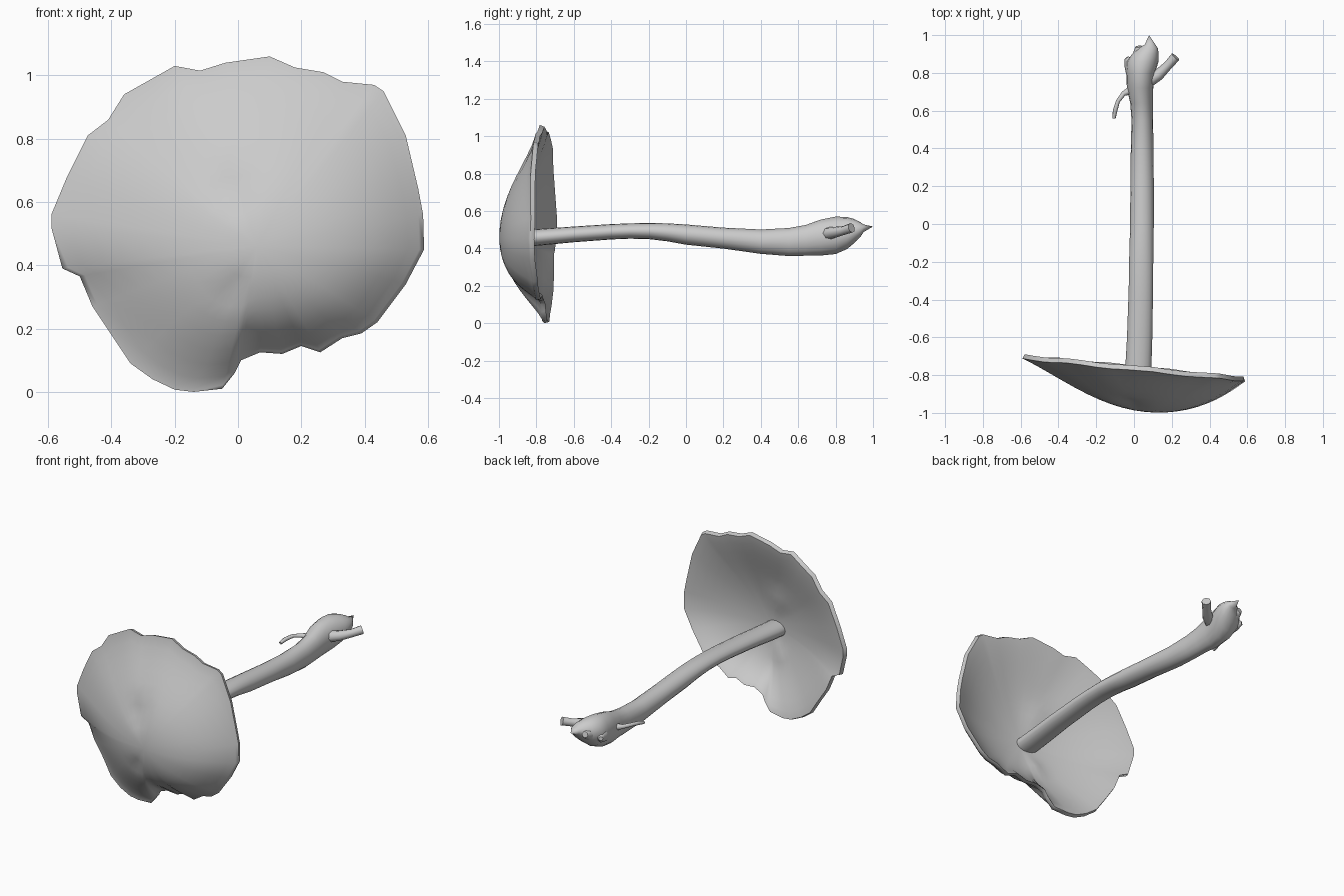
import bpy, bmesh, math
from mathutils import Vector

if "Cube" in bpy.data.objects:
    bpy.data.objects.remove(bpy.data.objects["Cube"])


def make_object(name, bm, angle=50):
    bmesh.ops.recalc_face_normals(bm, faces=bm.faces)
    mesh = bpy.data.meshes.new(name)
    bm.to_mesh(mesh)
    bm.free()
    ob = bpy.data.objects.new(name, mesh)
    bpy.context.collection.objects.link(ob)
    bpy.ops.object.select_all(action='DESELECT')
    ob.select_set(True)
    bpy.context.view_layer.objects.active = ob
    bpy.ops.object.shade_smooth_by_angle(angle=math.radians(angle))
    return ob


def loft(bm, rings):
    """Join closed rings of points, returning the vertex rings."""
    vr = [[bm.verts.new(p) for p in r] for r in rings]
    for a, b in zip(vr, vr[1:]):
        n = len(a)
        for i in range(n):
            j = (i + 1) % n
            bm.faces.new((a[i], a[j], b[j], b[i]))
    return vr


def cap_fan(bm, ring, point):
    c = bm.verts.new(point)
    for i in range(len(ring)):
        bm.faces.new((ring[i], ring[(i + 1) % len(ring)], c))


def root(name, pts, radii, sides=8):
    """Tapered tube along a short path."""
    pts = [Vector(p) for p in pts]
    rings = []
    for i, (p, r) in enumerate(zip(pts, radii)):
        d = (pts[min(i + 1, len(pts) - 1)] - pts[max(i - 1, 0)]).normalized()
        u = d.cross(Vector((0, 0, 1))).normalized()
        v = u.cross(d)
        rings.append([p + r * (math.cos(a) * u + math.sin(a) * v)
                      for a in (2 * math.pi * k / sides for k in range(sides))])
    bm = bmesh.new()
    vr = loft(bm, rings)
    cap_fan(bm, vr[0], pts[0])
    cap_fan(bm, vr[-1], pts[-1])
    return make_object(name, bm)


# Cap: ragged outline in x, z
outline = [(.10, 1.06), (.18, 1.025), (.27, 1.01), (.33, .98), (.43, .97), (.46, .95),
           (.53, .81), (.57, .64), (.585, .56), (.588, .45), (.53, .34), (.44, .22),
           (.39, .185), (.33, .17), (.26, .125), (.20, .145), (.14, .12), (.07, .125),
           (.01, .10), (-.01, .06), (-.05, .01), (-.14, .0), (-.20, .007), (-.27, .04),
           (-.34, .09), (-.40, .18), (-.46, .27), (-.50, .365), (-.555, .39), (-.59, .52),
           (-.59, .56), (-.54, .68), (-.475, .81), (-.41, .86), (-.36, .94), (-.28, .985),
           (-.20, 1.03), (-.12, 1.015), (-.04, 1.04)]
CX, CZ = 0.06, 0.46
AX, AZ = .58, .55


def cap_point(x, z, t, back):
    # dome height follows a smooth ellipse inside and the ragged outline at the rim
    e = math.hypot((x - CX) / AX, (z - CZ) / AZ)
    w = t * t
    # sides are full, the top and bottom fall away more steeply
    s = (z - CZ) / AZ / max(e, .01)
    p = 1.1 + (.25 if s > 0 else .6) * s * s
    f = max(0, 1 - (e * (1 - w) + t * w) ** 2) ** p
    y = -.775 - .1 * x - .214 * f
    y += (.014 if back else .022) * math.exp(-((x + .02) ** 2 + (z - .64) ** 2) / .004)  # dimple
    y += .015 * math.exp(-((x + .02) ** 2 + (z - .32) ** 2) / .002)   # crease
    y += .004 * math.sin(9 * math.atan2(z - CZ, x - CX)) * w          # ripples
    if back:                                # flesh is thickest in the middle
        y += .026 + .066 * f
    return (x, y, z)


def cap_ring(t, back):
    ring = []
    for ox, oz in outline:
        # inner rings become rounder than the ragged rim
        s = (1 - t) * .6
        a = math.atan2(oz - CZ, ox - CX)
        rx, rz = CX + AX * math.cos(a), CZ + AZ * math.sin(a)
        x = CX + t * ((ox - CX) * (1 - s) + (rx - CX) * s)
        z = CZ + t * ((oz - CZ) * (1 - s) + (rz - CZ) * s)
        ring.append(cap_point(x, z, t, back))
    return ring


front = [.1, .2, .3, .4, .5, .6, .7, .8, .9, .97, 1]
bm = bmesh.new()
rings = [cap_ring(t, False) for t in front]
rings += [cap_ring(t, True) for t in reversed(front[:-1] + [.985])]
vr = loft(bm, rings)
cap_fan(bm, vr[0], cap_point(CX, CZ, 0, False))
cap_fan(bm, vr[-1], cap_point(CX, CZ, 0, True))
make_object("mushroom_cap", bm, 75)

# Stem: y, centre x, centre z, half width x, half width z
stem = [(-.92, .018, .45, .07, .045), (-.83, .02, .456, .07, .045),
        (-.6, .03, .475, .067, .042), (-.4, .035, .489, .065, .041),
        (-.3, .037, .493, .064, .041), (-.2, .038, .493, .064, .043),
        (-.1, .04, .486, .063, .048), (0, .042, .474, .063, .054),
        (.2, .043, .455, .062, .056), (.4, .043, .436, .06, .065),
        (.55, .044, .434, .057, .075), (.64, .04, .443, .06, .082),
        (.72, .032, .458, .07, .096), (.8, .036, .47, .076, .1),
        (.86, .046, .482, .084, .086), (.9, .06, .493, .07, .064),
        (.93, .075, .5, .052, .042), (.95, .085, .508, .028, .02)]
N = 16
bm = bmesh.new()
vr = loft(bm, [[(cx + rx * math.cos(2 * math.pi * k / N), y,
                 cz + rz * math.sin(2 * math.pi * k / N)) for k in range(N)]
               for y, cx, cz, rx, rz in stem])
cap_fan(bm, vr[0], (.018, -.92, .45))
cap_fan(bm, vr[-1], (.08, 1.0, .517))
make_object("stem", bm)

# Roots and stubs at the base of the stem
root("thick_root", [(.08, .76, .48), (.13, .79, .485), (.18, .84, .495), (.22, .885, .51)],
     [.035, .03, .024, .026])
root("thin_root", [(-.01, .71, .47), (-.055, .69, .475), (-.085, .65, .48),
                   (-.1, .6, .475), (-.106, .56, .465)],
     [.025, .013, .011, .012, .009])
root("base_stub", [(.04, .85, .48), (.03, .9, .49), (.025, .94, .5)], [.06, .04, .018])
root("side_stub", [(.01, .80, .46), (-.02, .85, .465), (-.04, .88, .47)], [.055, .035, .012])
